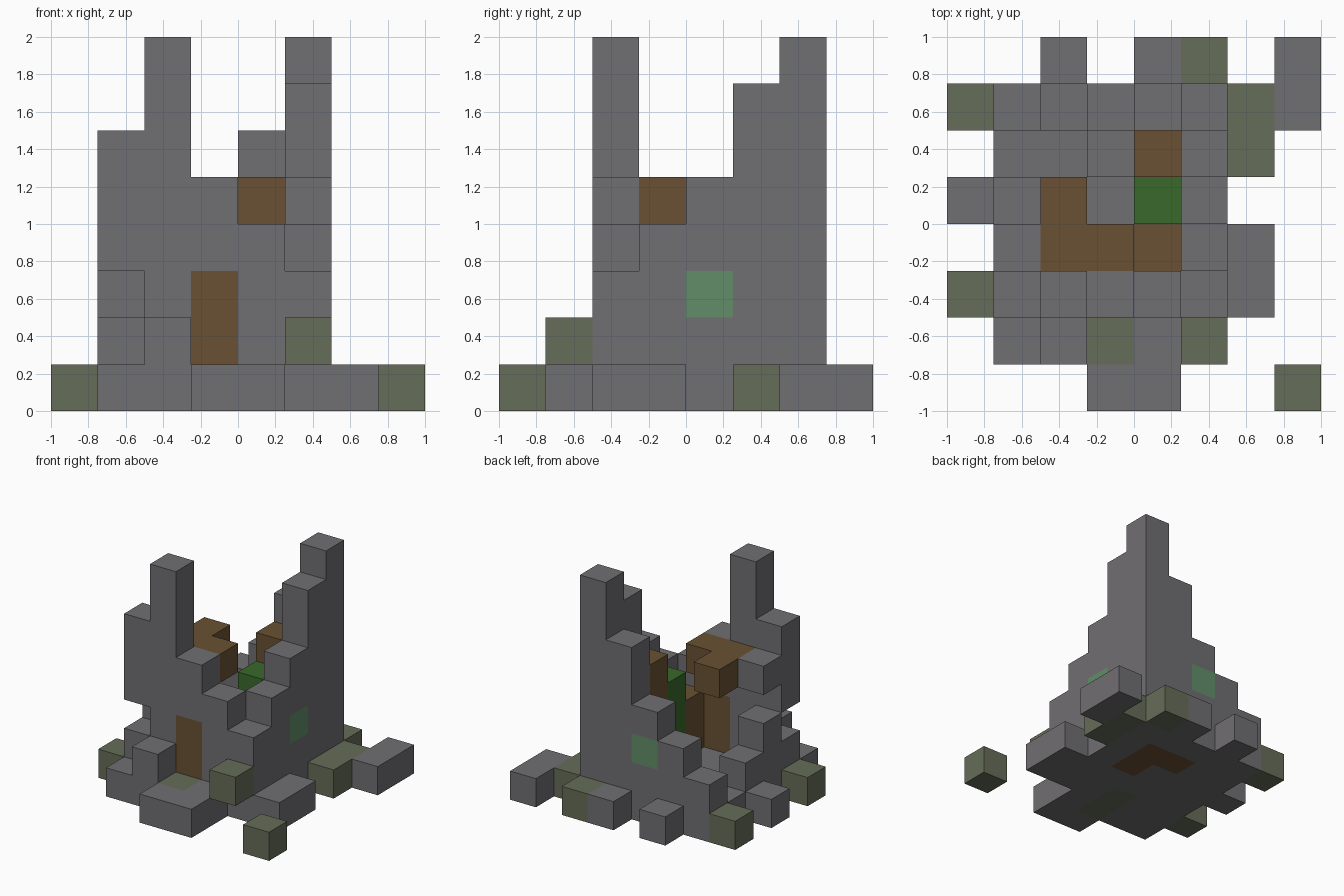
import bpy
import bmesh
from mathutils import Vector

if "Cube" in bpy.data.objects:
    bpy.data.objects.remove(bpy.data.objects["Cube"], do_unlink=True)

CELL = 0.25
HALF = 4  # cells from the centre to the edge


def make_material(name, colour):
    material = bpy.data.materials.new(name)
    material.use_nodes = True
    rgba = (*colour, 1.0)
    material.diffuse_color = rgba
    shader = material.node_tree.nodes["Principled BSDF"]
    shader.inputs["Base Color"].default_value = rgba
    shader.inputs["Roughness"].default_value = 0.9
    return material


stone = make_material("grey stone", (0.163, 0.156, 0.165))
moss = make_material("mossy stone", (0.13, 0.153, 0.098))
wood = make_material("brown wood", (0.144, 0.083, 0.033))
green = make_material("deep green", (0.042, 0.141, 0.025))
glass = make_material("green glass", (0.122, 0.27, 0.144))

cells = {}     # grid cell -> part name
materials = {}  # part name -> material


def fill(part, material, x, y, bottom, top):
    """Claim a column of blocks for a part; later parts replace earlier ones."""
    materials[part] = material
    for z in range(bottom, top):
        cells[x, y, z] = part


def wall(part, start, step, heights):
    """Row of stone columns with a stepped, ruined top."""
    x, y = start
    for height in heights:
        fill(part, stone, x, y, 0, height)
        x, y = x + step[0], y + step[1]


# Floor slab
for x in range(1, 6):
    for y in range(2, 7):
        fill("floor", stone, x, y, 0, 1)

# Ruined walls around the room
wall("front_wall", (1, 2), (1, 0), (2, 8, 5, 4, 3))
wall("left_wall", (5, 3), (0, 1), (4, 5, 7, 8))
wall("back_wall", (1, 6), (1, 0), (2, 3, 4, 6))
wall("right_wall", (1, 3), (0, 1), (3, 2, 1))

# Hanging remains of the right-hand corner
fill("front_wall", stone, 1, 2, 3, 6)
fill("right_wall", stone, 1, 3, 4, 5)

# Door, threshold and windows
fill("door", wood, 3, 2, 1, 3)
fill("threshold", moss, 3, 2, 0, 1)
fill("threshold", moss, 3, 1, 0, 1)
fill("side_window", glass, 5, 4, 2, 3)
fill("back_window", glass, 3, 6, 2, 3)

# Inner steps, upper planks and green column
for x, y in ((4, 4), (4, 5), (3, 5)):
    fill("floor_planks", wood, x, y, 0, 1)
fill("inner_step", stone, 3, 5, 1, 2)
fill("wood_step", wood, 4, 3, 1, 3)
fill("green_column", green, 4, 4, 1, 4)
fill("wood_post", wood, 4, 5, 1, 5)
for x, y in ((2, 3), (3, 3), (2, 4)):
    fill("upper_planks", wood, x, y, 4, 5)

# Doorstep and fallen stones around the base
for x, y in ((3, 0), (4, 0), (4, 1)):
    fill("doorstep", stone, x, y, 0, 1)
fill("front_rubble", stone, 1, 1, 0, 1)
fill("front_rubble", stone, 2, 1, 0, 2)
for x, y in ((6, 2), (6, 3), (7, 6), (7, 7), (4, 7), (2, 7), (0, 4)):
    fill("fallen_stones", stone, x, y, 0, 1)
for x, y in ((0, 2), (0, 6), (5, 7), (6, 5), (6, 6), (7, 0)):
    fill("mossy_stones", moss, x, y, 0, 1)
fill("mossy_ledge", moss, 5, 1, 1, 2)


def add_exposed_faces(bm, cell):
    """Add only the sides of a block that do not touch another block."""
    centre = Vector(cell) + Vector((0.5, 0.5, 0.5))
    for axis in range(3):
        for sign in (-1, 1):
            normal = Vector((0, 0, 0))
            normal[axis] = sign
            if tuple(int(a + b) for a, b in zip(cell, normal)) in cells:
                continue
            u = Vector((0, 0, 0))
            u[(axis + 1) % 3] = 0.5
            v = normal.cross(u)
            middle = centre + normal / 2
            corners = [middle + u + v, middle - u + v, middle - u - v, middle + u - v]
            offset = Vector((HALF, HALF, 0))
            bm.faces.new([bm.verts.new((c - offset) * CELL) for c in corners])


# One object per part
for part, material in materials.items():
    bm = bmesh.new()
    for cell, owner in cells.items():
        if owner == part:
            add_exposed_faces(bm, cell)
    bmesh.ops.remove_doubles(bm, verts=bm.verts[:], dist=CELL / 100)
    mesh = bpy.data.meshes.new(part)
    bm.to_mesh(mesh)
    bm.free()
    mesh.materials.append(material)
    bpy.context.collection.objects.link(bpy.data.objects.new(part, mesh))
